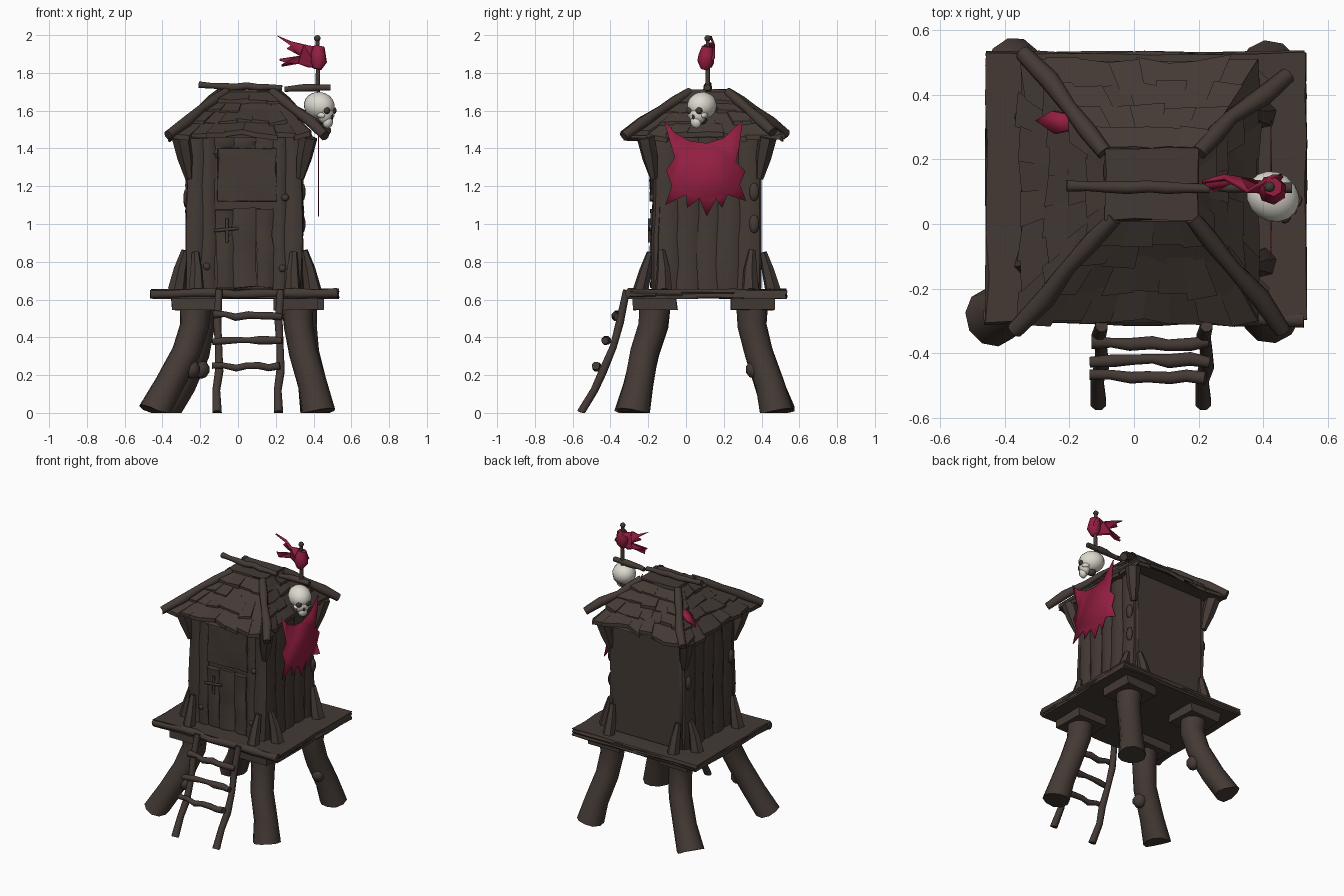
import bpy, bmesh, math, random
from mathutils import Vector, Matrix

if "Cube" in bpy.data.objects:
    bpy.data.objects.remove(bpy.data.objects["Cube"])

random.seed(4)


def material(name, rgb):
    m = bpy.data.materials.new(name)
    m.diffuse_color = (*rgb, 1)
    m.use_nodes = True
    m.node_tree.nodes["Principled BSDF"].inputs["Base Color"].default_value = m.diffuse_color
    return m


WOOD = material("dark wood", (0.058, 0.042, 0.035))
CLOTH = material("crimson cloth", (0.29, 0.013, 0.052))
BONE = material("bone", (0.72, 0.70, 0.62))


def rnd(a):
    return random.uniform(-a, a)


def finish(name, bm, mat, angle=35):
    bmesh.ops.recalc_face_normals(bm, faces=bm.faces)
    me = bpy.data.meshes.new(name)
    bm.to_mesh(me)
    bm.free()
    me.materials.append(mat)
    ob = bpy.data.objects.new(name, me)
    bpy.context.collection.objects.link(ob)
    bpy.ops.object.select_all(action='DESELECT')
    ob.select_set(True)
    bpy.context.view_layer.objects.active = ob
    bpy.ops.object.shade_smooth_by_angle(angle=math.radians(angle))
    return ob


def tube(name, pts, radii, mat=WOOD, sides=8, side=None, flat=1.0):
    """Sweep a polygon along pts; flat squashes it across the side axis."""
    pts = [Vector(p) for p in pts]
    if isinstance(radii, (int, float)):
        radii = [radii] * len(pts)
    bm, rings = bmesh.new(), []
    ref = Vector(side) if side else None
    for i, p in enumerate(pts):
        t = (pts[min(i + 1, len(pts) - 1)] - pts[max(i - 1, 0)]).normalized()
        if ref is None:
            ref = t.orthogonal()
        a = (ref - t * ref.dot(t)).normalized()
        b = t.cross(a)
        ring = []
        for k in range(sides):
            w = 2 * math.pi * (k + 0.5) / sides
            v = p + (a * math.cos(w) + b * math.sin(w) * flat) * radii[i]
            v.z = max(v.z, 0)
            ring.append(bm.verts.new(v))
        rings.append(ring)
    for r, s in zip(rings, rings[1:]):
        for k in range(sides):
            n = (k + 1) % sides
            bm.faces.new((r[k], r[n], s[n], s[k]))
    bm.faces.new(rings[0])
    bm.faces.new(rings[-1])
    return finish(name, bm, mat, 50)


def branch(name, a, b, r, n=6, wob=0.008, **kw):
    """Crooked stick between two points."""
    a, b = Vector(a), Vector(b)
    pts = [a.lerp(b, i / n) + Vector((rnd(wob), rnd(wob), rnd(wob))) for i in range(n + 1)]
    return tube(name, pts, [r * (1 + rnd(0.2)) for _ in pts], **kw)


def box(name, x, y, z, mat=WOOD, cuts=0, jit=0.0, bevel=0.0):
    bm = bmesh.new()
    bmesh.ops.create_cube(bm, size=1)
    if cuts:
        bmesh.ops.subdivide_edges(bm, edges=bm.edges[:], cuts=cuts, use_grid_fill=True)
    for v in bm.verts:
        v.co = Vector([(l + h) / 2 + c * (h - l) for c, (l, h) in zip(v.co, (x, y, z))])
        v.co += Vector((rnd(jit), rnd(jit), rnd(jit) * 0.4))
    ob = finish(name, bm, mat)
    if bevel:
        m = ob.modifiers.new("bevel", 'BEVEL')
        m.width = bevel
    return ob


def ball(name, c, r, mat=WOOD, seg=12, rot=None):
    bm = bmesh.new()
    bmesh.ops.create_uvsphere(bm, u_segments=seg, v_segments=seg * 2 // 3, radius=1)
    for v in bm.verts:
        v.co = Vector([p * q for p, q in zip(v.co, r)])
        v.co = (rot @ v.co if rot else v.co) + Vector(c)
    return finish(name, bm, mat, 60)


def sheet(name, outline, place, mat=CLOTH, thick=0.005):
    """Thin cloth cut from a 2D outline, triangulated flat and then placed."""
    bm = bmesh.new()
    f = bm.faces.new([bm.verts.new((a, b, 0)) for a, b in outline])
    bmesh.ops.triangulate(bm, faces=[f], ngon_method='EAR_CLIP')
    for v in bm.verts:
        v.co = place(v.co.x, v.co.y)
    ob = finish(name, bm, mat)
    m = ob.modifiers.new("thickness", 'SOLIDIFY')
    m.thickness, m.offset = thick, 0
    return ob


# Platform with edge log
box("platform", (-0.455, 0.53), (-0.30, 0.53), (0.605, 0.655), cuts=5, jit=0.007)
branch("platform_edge_log", (-0.46, -0.29, 0.632), (0.53, -0.29, 0.632), 0.026, 9, 0.006)

# Splayed legs with square pads
legs = [((-0.225, -0.165), (-0.23, -0.17), (-0.275, -0.215), (-0.365, -0.255), (-0.44, -0.29)),
        ((0.315, -0.165), (0.32, -0.175), (0.345, -0.22), (0.395, -0.25), (0.425, -0.28)),
        ((-0.21, 0.35), (-0.20, 0.35), (-0.225, 0.385), (-0.30, 0.44), (-0.38, 0.49)),
        ((0.335, 0.35), (0.34, 0.35), (0.355, 0.385), (0.395, 0.445), (0.42, 0.48))]
for path in legs:
    tube("leg", [(x, y, z) for (x, y), z in zip(path, (0.58, 0.46, 0.32, 0.15, 0))],
         [0.086, 0.078, 0.076, 0.078, 0.092], sides=10)
    x, y = path[0]
    box("leg_pad", (x - 0.125, x + 0.115), (y - 0.11, y + 0.115), (0.545, 0.615), jit=0.008)
    kx, ky = path[2]
    ball("leg_knot", (kx + 0.03, ky - 0.02, 0.23), (0.045, 0.05, 0.05), seg=8)

# Ladder
for x in (-0.11, 0.215):
    tube("ladder_rail", [(x + 0.01, -0.315, 0.65), (x, -0.35, 0.48), (x + 0.008, -0.385, 0.35),
                         (x + 0.01, -0.44, 0.22), (x - 0.005, -0.485, 0.12), (x, -0.555, 0)],
         [0.02, 0.023, 0.02, 0.024, 0.022, 0.026])
for y, z in ((-0.37, 0.515), (-0.425, 0.38), (-0.472, 0.245)):
    branch("ladder_rung", (-0.13, y, z), (0.23, y, z), 0.02, 6, 0.009)

# Cabin body, flat at the back
box("cabin_body", (-0.25, 0.32), (-0.155, 0.40), (0.64, 1.50), bevel=0.02)


def plank(name, x, y, w, z0, z1, along_x, depth=0.025):
    n = 6
    pts = [(x + rnd(0.006), y + rnd(0.006), z0 + (z1 - z0) * i / n) for i in range(n + 1)]
    tube(name, pts, [w * 0.56 * (1 + rnd(0.08)) for _ in pts],
         side=(1, 0, 0) if along_x else (0, 1, 0), flat=depth / w * 1.9)


for i in range(5):
    y = -0.10 + i * 0.108
    plank("left_wall_plank", -0.25, y, 0.11, 0.65, 1.48, False)
    plank("right_wall_plank", 0.32, y, 0.11, 0.65, 1.48, False)
for x, w in ((-0.225, 0.09), (-0.155, 0.075), (0.22, 0.07), (0.29, 0.09)):
    plank("front_wall_plank", x, -0.155, w, 0.65, 1.48, True)
for x in (-0.08, 0.035, 0.15):
    plank("front_lintel_plank", x, -0.15, 0.11, 1.36, 1.48, True, 0.02)

# Door, cross-shaped latch and hatch
for x, w, top in ((-0.07, 0.085, 1.075), (0.035, 0.125, 1.085), (0.14, 0.085, 1.08)):
    plank("door_plank", x, -0.165, w, 0.665, top, True, 0.022)
branch("latch_bar", (-0.13, -0.19, 0.965), (0.0, -0.19, 0.975), 0.009, 3, 0.003)
branch("latch_post", (-0.06, -0.192, 0.90), (-0.06, -0.192, 1.03), 0.009, 3, 0.003)
box("hatch", (-0.105, 0.20), (-0.19, -0.155), (1.12, 1.40), cuts=4, jit=0.006, bevel=0.004)
for x, y, z in ((-0.165, -0.18, 0.775), (0.235, -0.18, 0.765), (0.25, -0.18, 1.14)):
    ball("peg_head", (x, y, z), (0.02, 0.014, 0.02), seg=8)
for x, y, z in ((-0.272, -0.12, 1.14), (-0.272, 0.36, 1.13), (0.34, 0.36, 1.17), (0.34, 0.36, 1.0)):
    ball("wall_knot", (x, y, z), (0.018, 0.028, 0.05), seg=8)

# Corner braces: stakes at the foot, wedges under the eaves
for sx, cx in ((-1, -0.25), (1, 0.32)):
    for sy, cy in ((-1, -0.16), (1, 0.38)):
        tube("foot_stake", [(cx + sx * 0.075, cy - sy * 0.04, 0.65), (cx + sx * 0.055, cy - sy * 0.04, 0.76),
                            (cx + sx * 0.03, cy - sy * 0.03, 0.86)], [0.048, 0.036, 0.02], sides=6)
        tube("foot_stake", [(cx - sx * 0.03, cy + sy * 0.08, 0.65), (cx - sx * 0.03, cy + sy * 0.055, 0.75),
                            (cx - sx * 0.025, cy + sy * 0.028, 0.85)], [0.042, 0.034, 0.02], sides=6)
        tube("eave_wedge", [(cx + sx * 0.01, cy + sy * 0.01, 1.24), (cx + sx * 0.03, cy + sy * 0.03, 1.35),
                            (cx + sx * 0.052, cy + sy * 0.052, 1.46)], [0.02, 0.042, 0.05], sides=6)

# Roof levels: x0, x1, y0, y1, z from eave to cap
LEVELS = [(-0.35, 0.385, -0.305, 0.505, 1.455), (-0.19, 0.285, -0.12, 0.35, 1.585),
          (-0.09, 0.20, 0.01, 0.22, 1.69)]


def level(t):
    i, f = (0, t * 2) if t < 0.5 else (1, t * 2 - 1)
    return [a + (b - a) * f for a, b in zip(LEVELS[i], LEVELS[i + 1])]


def corners(t):
    x0, x1, y0, y1, z = level(t)
    return [Vector(c) for c in ((x0, y0, z), (x1, y0, z), (x1, y1, z), (x0, y1, z))]


bm = bmesh.new()
rings = [[bm.verts.new(c) for c in corners(t)] for t in (0, 0.5, 1)]
for r, s in zip(rings, rings[1:]):
    for k in range(4):
        bm.faces.new((r[k], r[(k + 1) % 4], s[(k + 1) % 4], s[k]))
bm.faces.new(rings[0])
bm.faces.new(rings[2])
finish("roof_base", bm, WOOD, 20)

# Overlapping rows of ragged shingles on each slope
bm = bmesh.new()
for t0, t1, count in ((-0.01, 0.36, 8), (0.23, 0.60, 7), (0.46, 0.80, 5), (0.70, 1.0, 4)):
    low, high = corners(t0), corners(t1)
    for k in range(4):
        n = (k + 1) % 4
        for i in range(count):
            u, v = i / count, (i + 1.08) / count
            drop, lift = rnd(0.06), 0.026 + rnd(0.012)
            quad = [low[k].lerp(low[n], u), low[k].lerp(low[n], v),
                    high[k].lerp(high[n], v), high[k].lerp(high[n], u)]
            quad[0] += (quad[0] - quad[3]) * (drop + rnd(0.1))
            quad[1] += (quad[1] - quad[2]) * (drop + rnd(0.1))
            up = [Vector((0, 0, h)) for h in (lift + rnd(0.008), lift + rnd(0.008), 0.01, 0.01)]
            top = [bm.verts.new(q + d) for q, d in zip(quad, up)]
            bot = [bm.verts.new(q + d - Vector((0, 0, 0.026))) for q, d in zip(quad, up)]
            bm.faces.new(top)
            bm.faces.new(bot[::-1])
            for j in range(4):
                bm.faces.new((top[j], bot[j], bot[(j + 1) % 4], top[(j + 1) % 4]))
finish("roof_shingles", bm, WOOD, 20)

# Hip logs, cap board and ridge poles
for a, m, b in (((-0.37, -0.33, 1.47), (-0.20, -0.13, 1.605), (-0.06, 0.02, 1.70)),
                ((0.46, -0.33, 1.465), (0.30, -0.13, 1.605), (0.18, 0.02, 1.70)),
                ((0.475, 0.46, 1.485), (0.30, 0.33, 1.605), (0.20, 0.22, 1.70)),
                ((-0.345, 0.53, 1.475), (-0.20, 0.36, 1.605), (-0.09, 0.22, 1.70))):
    a, m, b = Vector(a), Vector(m), Vector(b)
    tube("hip_log", [a, a.lerp(m, 0.5) + Vector((0.012, 0, 0.002)), m, m.lerp(b, 0.5), b],
         [0.026, 0.032, 0.024, 0.029, 0.024])
cap = box("roof_cap", (-0.09, 0.20), (0.015, 0.235), (1.685, 1.712), cuts=2, jit=0.005)
branch("ridge_pole", (-0.21, 0.115, 1.732), (0.235, 0.115, 1.722), 0.019, 7, 0.006)
branch("ridge_pole_tip", (0.245, 0.115, 1.715), (0.485, 0.115, 1.722), 0.019, 5, 0.004)

# Flagpole and torn flag
tube("flagpole", [(0.42, 0.115, 1.70), (0.425, 0.115, 1.85), (0.42, 0.115, 1.985)], [0.014, 0.012, 0.011])
ball("flagpole_knob", (0.42, 0.115, 1.983), (0.018, 0.018, 0.017), seg=8)
tube("flag_sleeve", [(0.42, 0.10, 1.82), (0.428, 0.105, 1.86), (0.425, 0.11, 1.90), (0.43, 0.115, 1.94)],
     [0.022, 0.046, 0.042, 0.03], CLOTH, 7)
flag = [(0.21, 1.995), (0.28, 1.965), (0.35, 1.95), (0.43, 1.935), (0.46, 1.88), (0.42, 1.825),
        (0.37, 1.835), (0.32, 1.85), (0.23, 1.838), (0.25, 1.855), (0.22, 1.87), (0.33, 1.89), (0.26, 1.93),
        (0.28, 1.945)]
sheet("flag", flag, lambda x, z: (x, 0.125 + 0.025 * math.sin(x * 45 + z * 30), z), thick=0.012)

# Ragged banner on the right side
banner = [(-0.116, 1.545), (-0.06, 1.485), (0.02, 1.44), (0.11, 1.428), (0.20, 1.455), (0.30, 1.55),
          (0.285, 1.42), (0.265, 1.33), (0.315, 1.28), (0.285, 1.21), (0.32, 1.12), (0.22, 1.155),
          (0.19, 1.085), (0.16, 1.135), (0.11, 1.04), (0.07, 1.135), (0.005, 1.085), (0, 1.155),
          (-0.11, 1.10), (-0.075, 1.20), (-0.105, 1.285), (-0.06, 1.35)]
sheet("banner", banner, lambda y, z: (0.425, y, z))

# Scrap of cloth on the left slope
scrap = [(-0.30, 0.32), (-0.25, 0.35), (-0.20, 0.34), (-0.20, 0.29), (-0.24, 0.28)]
sheet("roof_scrap", scrap, lambda x, y: (x, y, 1.612 + (x + 0.2) * 0.85), thick=0.02)

# Skull facing outward over the right eave, chin tipped down
ROT = Matrix.Rotation(math.radians(-35), 3, 'Z') @ Matrix.Rotation(math.radians(10), 3, 'Y')
C = Vector((0.437, 0.08, 1.625))


def skull_part(name, offset, r, mat=BONE, seg=16):
    ball(name, C + ROT @ Vector(offset), r, mat, seg, ROT)


skull_part("skull_cranium", (-0.008, 0, 0.0), (0.086, 0.076, 0.072))
skull_part("skull_face", (0.044, 0, -0.04), (0.038, 0.05, 0.05))
skull_part("skull_upper_jaw", (0.062, 0, -0.076), (0.026, 0.032, 0.034), seg=10)
for s in (-1, 1):
    skull_part("skull_cheek", (0.04, s * 0.044, -0.042), (0.028, 0.014, 0.016), seg=8)
    skull_part("skull_eye_socket", (0.066, s * 0.03, -0.014), (0.015, 0.02, 0.019), WOOD, 10)
skull_part("skull_nose", (0.083, 0, -0.045), (0.006, 0.008, 0.013), WOOD, 8)
skull_part("skull_mount", (0.005, 0, -0.075), (0.03, 0.03, 0.024), WOOD, 8)
